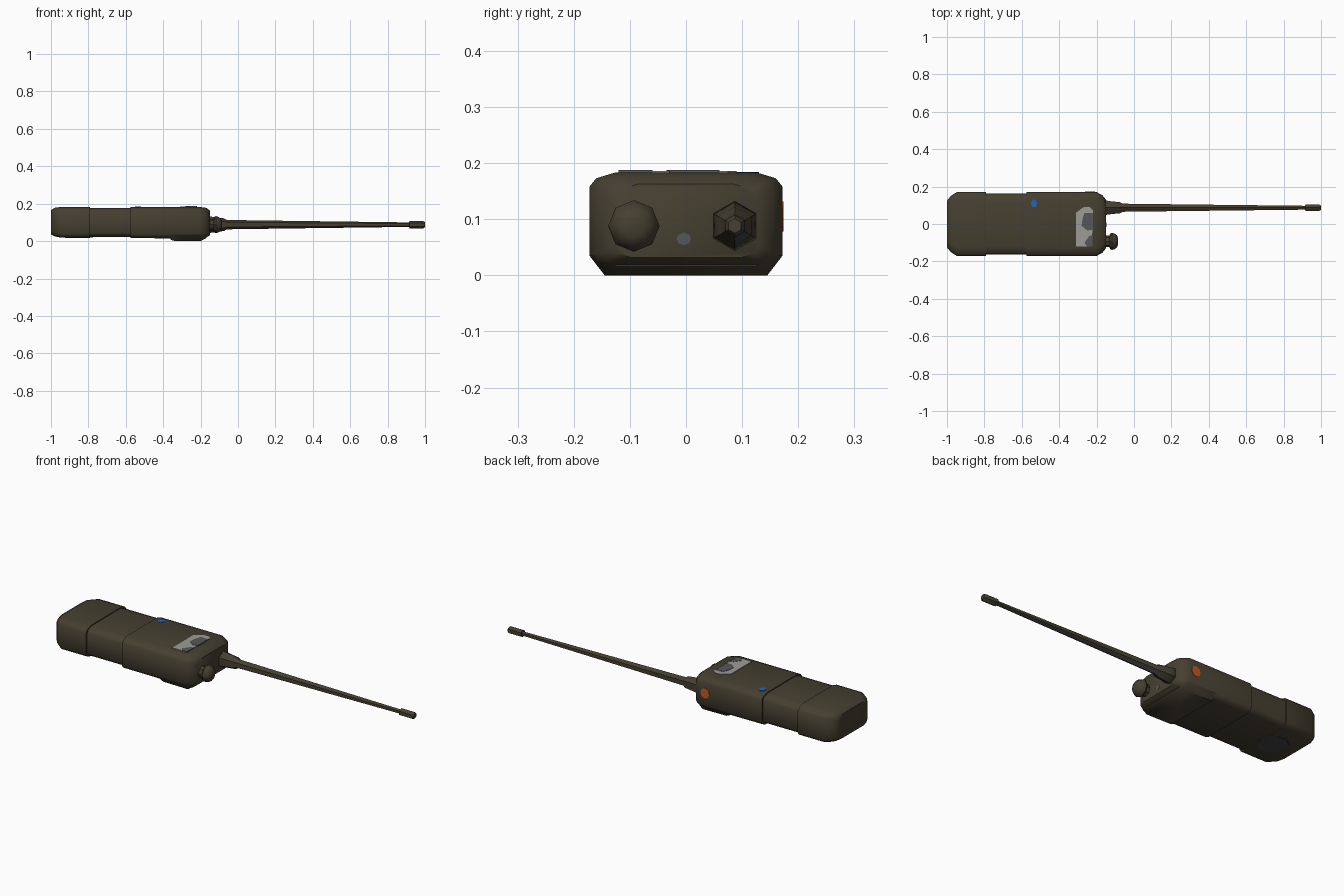
import bpy, bmesh, math
from mathutils import Vector

if "Cube" in bpy.data.objects:
    bpy.data.objects.remove(bpy.data.objects["Cube"])


def material(name, r, g, b):
    m = bpy.data.materials.new(name)
    m.diffuse_color = (r, g, b, 1)
    m.use_nodes = True
    m.node_tree.nodes["Principled BSDF"].inputs["Base Color"].default_value = m.diffuse_color
    return m


OLIVE = material("dark olive", 0.060, 0.050, 0.030)
LIGHT = material("light grey", 0.34, 0.33, 0.31)
SLATE = material("slate grey", 0.095, 0.095, 0.105)
DARK = material("charcoal", 0.055, 0.055, 0.058)
BLUE = material("blue", 0.015, 0.13, 0.56)
ORANGE = material("orange", 0.56, 0.10, 0.015)


def finish(name, bm, mats, smooth=None):
    bmesh.ops.recalc_face_normals(bm, faces=bm.faces)
    me = bpy.data.meshes.new(name)
    bm.to_mesh(me)
    bm.free()
    for m in mats:
        me.materials.append(m)
    ob = bpy.data.objects.new(name, me)
    bpy.context.collection.objects.link(ob)
    if smooth:
        bpy.ops.object.select_all(action='DESELECT')
        ob.select_set(True)
        bpy.context.view_layer.objects.active = ob
        bpy.ops.object.shade_smooth_by_angle(angle=math.radians(smooth))
    return ob


def loft(name, rings, mats=(OLIVE,), smooth=40, paint=None):
    """Skin matching rings of points and cap both ends."""
    bm = bmesh.new()
    loops = [[bm.verts.new(p) for p in ring] for ring in rings]
    n = len(loops[0])
    for a, b in zip(loops, loops[1:]):
        for i in range(n):
            j = (i + 1) % n
            bm.faces.new((a[i], a[j], b[j], b[i]))
    bm.faces.new(loops[0])
    bm.faces.new(loops[-1])
    if paint:
        bmesh.ops.recalc_face_normals(bm, faces=bm.faces)
        for f in bm.faces:
            f.material_index = paint(f)
    return finish(name, bm, mats, smooth)


def section(x, w, z0, z1):
    """Rounded case outline across the x axis."""
    half = [(w - 0.03, z0), (w - 0.01, z0 + 0.008), (w, z0 + 0.022),
            (w, z1 - 0.025), (w - 0.012, z1 - 0.010), (w - 0.045, z1)]
    pts = half + [(-y, z) for y, z in reversed(half)]
    return [(x, y, z) for y, z in pts]


def lathe(name, profile, y, z, sides, turn=0, **kw):
    rings = []
    for x, r in profile:
        rings.append([(x, y + r * math.cos(turn + 2 * math.pi * i / sides),
                       z + r * math.sin(turn + 2 * math.pi * i / sides))
                      for i in range(sides)])
    return loft(name, rings, **kw)


def plate(name, pts, direction, mat):
    """Thin painted plate: outline pushed along a direction."""
    d = Vector(direction)
    loft(name, [[Vector(p) - d for p in pts], [Vector(p) + d for p in pts]],
         mats=(mat,), smooth=None)


def disc(a, b, ra, rb, sides=10):
    return [(a + ra * math.cos(2 * math.pi * i / sides),
             b + rb * math.sin(2 * math.pi * i / sides)) for i in range(sides)]


# Case: battery end, recessed grip, control head
loft("battery_end", [section(*s) for s in (
    (-1.0, 0.125, 0.035, 0.166), (-0.98, 0.150, 0.025, 0.178),
    (-0.945, 0.172, 0.018, 0.183), (-0.79, 0.172, 0.018, 0.183))])
loft("grip_section", [section(-0.80, 0.163, 0.023, 0.178),
                      section(-0.56, 0.163, 0.023, 0.178)])
loft("control_head", [section(*s) for s in (
    (-0.575, 0.172, 0.016, 0.183), (-0.205, 0.172, 0.014, 0.183),
    (-0.17, 0.155, 0.018, 0.178), (-0.15, 0.130, 0.032, 0.163))])

# Raised pad under the head
loft("underside_pad", [
    [(x, -w, 0.035), (x, -v, z), (x, v, z), (x, w, 0.035)]
    for x, w, v, z in ((-0.36, 0.172, 0.145, 0.008), (-0.345, 0.172, 0.145, 0.002),
                       (-0.20, 0.172, 0.145, 0.0), (-0.17, 0.15, 0.125, 0.016))])

# Antenna, with its lower back side charcoal
lathe("antenna", [(-0.16, 0.036), (-0.148, 0.044), (-0.125, 0.040), (-0.075, 0.034),
                  (-0.06, 0.025), (0.30, 0.020), (0.915, 0.012), (0.917, 0.020),
                  (0.99, 0.020), (1.0, 0.013)],
      0.087, 0.088, 6, math.pi / 6, mats=(OLIVE, DARK),
      paint=lambda f: int(f.normal.z < -0.4 and f.normal.y > 0.2
                          and f.calc_center_median().x > -0.07))

# Volume knob
lathe("knob", [(-0.16, 0.032), (-0.132, 0.030), (-0.128, 0.041), (-0.118, 0.046),
               (-0.105, 0.042), (-0.092, 0.033), (-0.085, 0.018)],
      -0.093, 0.088, 8)

# Screen on top with darker patches
up = (0, 0, 0.003)


def top(pts, z=0.183):
    return [(x, y, z) for x, y in pts]


plate("screen", top([(-0.31, -0.12), (-0.225, -0.12), (-0.22, 0.075),
                     (-0.235, 0.09), (-0.27, 0.09), (-0.31, 0.06)]), up, LIGHT)
plate("screen_patch_upper", top([(-0.28, -0.01), (-0.25, -0.035), (-0.22, -0.03),
                                 (-0.22, 0.06), (-0.265, 0.06), (-0.275, 0.03)], 0.1845), up, SLATE)
plate("screen_patch_lower", top([(-0.265, -0.10), (-0.25, -0.12), (-0.222, -0.12),
                                 (-0.222, -0.06), (-0.24, -0.065)], 0.1845), up, SLATE)

# Small coloured marks
plate("blue_button", top(disc(-0.535, 0.11, 0.016, 0.021), 0.1825), (0, 0, 0.002), BLUE)
plate("orange_button", [(x, 0.172, z) for x, z in disc(-0.235, 0.105, 0.026, 0.028)],
      (0, 0.002, 0), ORANGE)
plate("end_socket", [(-0.15, y, z) for y, z in disc(-0.004, 0.065, 0.013, 0.011, 8)],
      (0.002, 0, 0), SLATE)
plate("base_patch", [(x, y, 0.018) for x, y in disc(-0.85, 0.0, 0.075, 0.075)],
      (0, 0, 0.002), DARK)
